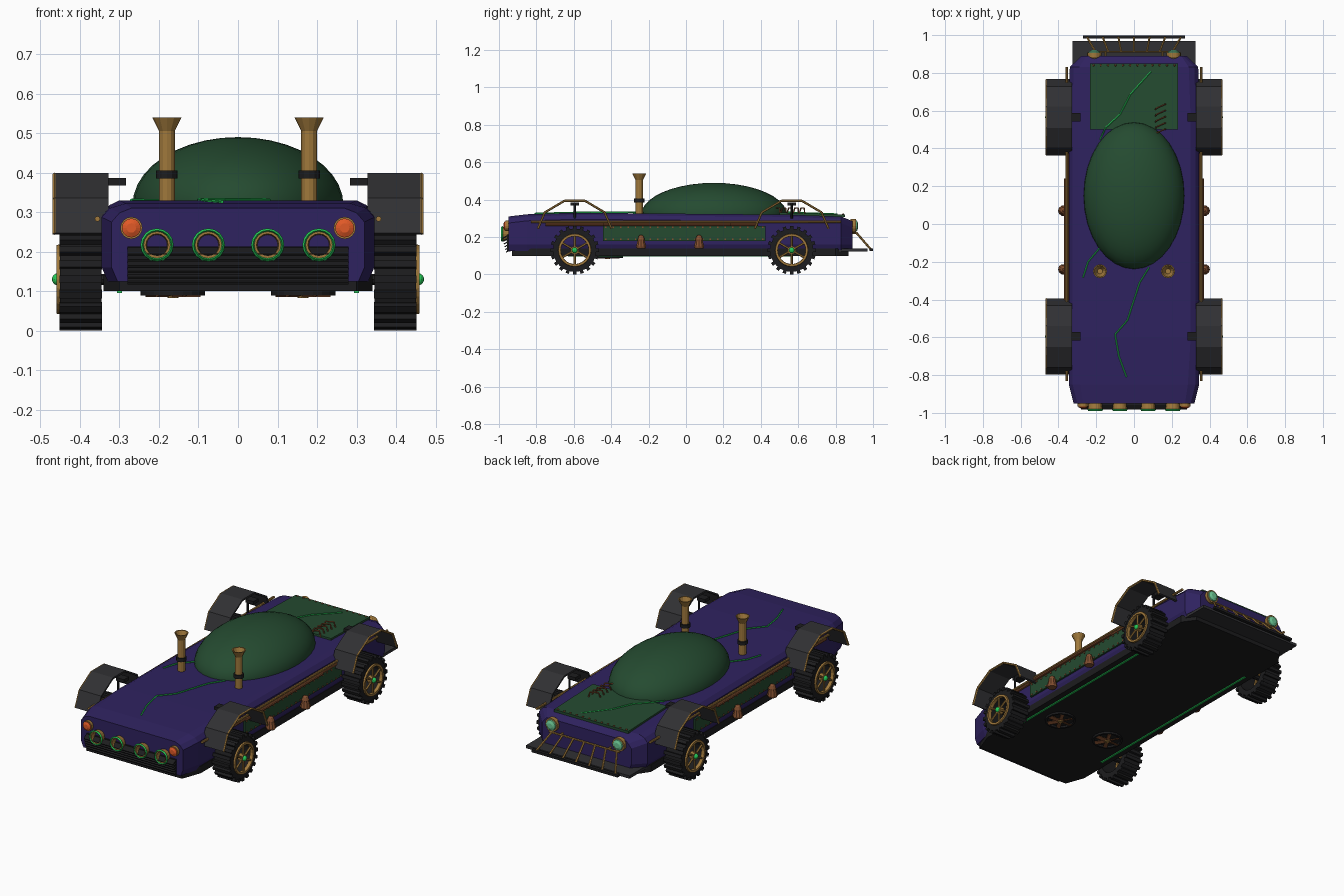
import bpy, bmesh
from math import pi, sin, cos, sqrt
from mathutils import Vector, Matrix

if "Cube" in bpy.data.objects:
    bpy.data.objects.remove(bpy.data.objects["Cube"])


def mat(name, r, g, b):
    m = bpy.data.materials.new(name)
    m.diffuse_color = (r, g, b, 1)
    m.use_nodes = True
    m.node_tree.nodes["Principled BSDF"].inputs["Base Color"].default_value = m.diffuse_color
    return m


PURPLE = mat("purple_paint", .028, .016, .115)
GREEN = mat("green_panel", .018, .07, .03)
GOLD = mat("brass", .35, .19, .045)
COPPER = mat("copper", .23, .08, .03)
BLACK = mat("black_iron", .012, .012, .013)
IRON = mat("dark_iron", .03, .03, .033)
GLOW = mat("green_glow", .02, .6, .1)
ORANGE = mat("orange_lamp", .75, .1, .02)
LENS = mat("lens", .15, .58, .3)
AXES = {'X': Vector((1, 0, 0)), 'Y': Vector((0, 1, 0)), 'Z': Vector((0, 0, 1))}


def finish(name, bm, m, smooth=False):
    bmesh.ops.recalc_face_normals(bm, faces=bm.faces)
    me = bpy.data.meshes.new(name)
    bm.to_mesh(me)
    bm.free()
    me.materials.append(m)
    ob = bpy.data.objects.new(name, me)
    bpy.context.collection.objects.link(ob)
    if smooth:
        me.shade_smooth()
    return ob


def add_box(bm, c, s, rot=Matrix.Identity(4)):
    bmesh.ops.create_cube(bm, size=1, matrix=Matrix.Translation(c) @ rot @ Matrix.Diagonal((*s, 1)))


def box(name, c, s, m, rot=Matrix.Identity(4)):
    bm = bmesh.new()
    add_box(bm, c, s, rot)
    return finish(name, bm, m)


def rods(name, pairs, r, m, n=6):
    """Straight rods between pairs of points."""
    bm = bmesh.new()
    for p, q in pairs:
        p, q = Vector(p), Vector(q)
        rot = (q - p).to_track_quat('Z', 'Y').to_matrix().to_4x4()
        bmesh.ops.create_cone(bm, cap_ends=True, segments=n, radius1=r, radius2=r,
                              depth=(q - p).length, matrix=Matrix.Translation((p + q) / 2) @ rot)
    return finish(name, bm, m)


def path(name, pts, r, m, n=6):
    return rods(name, list(zip(pts, pts[1:])), r, m, n)


def lathe(name, prof, origin, axis, m, n=16, closed=False):
    """Spin (radius, height) points about an axis."""
    bm = bmesh.new()
    rot = AXES[axis].to_track_quat('Z', 'Y').to_matrix()
    rings = [[bm.verts.new(Vector(origin) + rot @ Vector((r * cos(2 * pi * i / n), r * sin(2 * pi * i / n), h)))
              for i in range(n)] for r, h in prof]
    for a, b in list(zip(rings, rings[1:])) + ([(rings[-1], rings[0])] if closed else []):
        for i in range(n):
            bm.faces.new((a[i], a[(i + 1) % n], b[(i + 1) % n], b[i]))
    if not closed:
        bm.faces.new(rings[0])
        bm.faces.new(rings[-1])
    return finish(name, bm, m)


def ball(name, c, s, m, u=12, v=8, smooth=False):
    bm = bmesh.new()
    bmesh.ops.create_uvsphere(bm, u_segments=u, v_segments=v, radius=1,
                              matrix=Matrix.Translation(c) @ Matrix.Diagonal((*s, 1)))
    return finish(name, bm, m, smooth)


def loft(name, stations, section, m):
    bm = bmesh.new()
    rings = []
    for st in stations:
        half = section(*st)
        rings.append([bm.verts.new((x, st[0], z)) for x, z in half] +
                     [bm.verts.new((-x, st[0], z)) for x, z in reversed(half)])
    k = len(rings[0])
    for a, b in zip(rings, rings[1:]):
        for i in range(k):
            bm.faces.new((a[i], a[(i + 1) % k], b[(i + 1) % k], b[i]))
    bm.faces.new(rings[0])
    bm.faces.new(rings[-1])
    return finish(name, bm, m)


# Hull and floor: y, half width, top half width, top height
loft("body", [(-.95, .32, .27, .31), (-.85, .345, .285, .322), (-.6, .345, .30, .33),
              (.55, .345, .30, .32), (.83, .34, .29, .31), (.89, .28, .25, .285)],
     lambda y, w, t, z: [(w - .015, .125), (w, .16), (w, z - .035), (w - .02, z - .012), (t, z)], PURPLE)
loft("floor", [(-.93, .30), (-.82, .34), (.80, .34), (.87, .29)],
     lambda y, w: [(w, .10), (w, .14)], BLACK)
for s in (-1, 1):
    box("floor_light_strip", (.3 * s, -.03, .099), (.012, 1.2, .008), GLOW)

# Dome cabin
ball("dome", (0, .15, .318), (.267, .39, .172), GREEN, 32, 20, True)

# Rear deck hatch with rivets and staples
tilt = Matrix.Rotation(-.03, 4, 'X')
box("hatch", (0, .675, .319), (.467, .35, .014), GREEN, tilt)
for i in range(12):
    ball("hatch_rivet", (-.215 + i * .039, .84, .321), (.006, .006, .006), COPPER, 6, 4)
for i in range(5):
    y = .47 + i * .033
    path("staple", [(.11, y, .315), (.12, y + .012, .355), (.16, y + .03, .355), (.17, y + .033, .315)],
         .004, COPPER, 5)

# Glowing cracks
for pts in ([(.08, -.23, .331), (.03, -.31, .332), (-.035, -.51, .332), (-.1, -.585, .332),
             (-.08, -.7, .329), (-.04, -.81, .326)],
            [(-.18, -.125, .329), (-.243, -.2, .33), (-.27, -.283, .33)],
            [(.09, .807, .323), (-.02, .685, .327), (-.074, .58, .331), (-.15, .51, .333), (-.18, .447, .325)]):
    path("crack", pts, .004, GLOW, 5)

# Smoke stacks
for s in (-1, 1):
    o = (.18 * s, -.25, 0)
    lathe("stack", [(.02, .31), (.02, .505), (.037, .54), (.031, .54), (.014, .5)], o, 'Z', GOLD, 12)
    lathe("stack_band", [(.027, .385), (.027, .405)], o, 'Z', BLACK, 12)

# Front end: pipes, lamps, slats
for x in (-.205, -.075, .075, .205):
    lathe("exhaust_pipe", [(.03, -.92), (.039, -.982), (.028, -.982), (.024, -.92)], (x, 0, .217), 'Y',
          GOLD, 16, True)
    lathe("exhaust_glow_ring", [(.036, -.976), (.042, -.982), (.037, -.989), (.034, -.982)], (x, 0, .217), 'Y',
          GLOW, 16, True)
for s in (-1, 1):
    o = (.27 * s, 0, .26)
    lathe("front_lamp_rim", [(.028, -.94), (.028, -.965)], o, 'Y', GOLD)
    lathe("front_lamp", [(.024, -.96), (.024, -.97), (.012, -.976)], o, 'Y', ORANGE)
box("grille_back", (0, -.947, .168), (.56, .02, .09), BLACK)
for i in range(6):
    box("grille_slat", (0, -.968 + i * .004, .2 - i * .0145), (.56, .032, .006), BLACK,
        Matrix.Rotation(.55, 4, 'X'))

# Back end: headlights, splitter, cow catcher
for s in (-1, 1):
    o = (.21 * s, 0, .26)
    lathe("headlight", [(.025, .865), (.038, .885), (.038, .908)], o, 'Y', GOLD)
    lathe("headlight_lens", [(.031, .905), (.028, .914), (.014, .92)], o, 'Y', LENS)
loft("splitter", [(.78, .33), (.87, .325), (.97, .325)], lambda y, w: [(w, .122), (w, .138)], IRON)
box("catcher_bar", (0, .99, .132), (.54, .018, .014), BLACK)
rods("catcher_bars", [((x * .068, .912, .222), (x * .083, .99, .132)) for x in range(-3, 4)] +
     [((-.22, .912, .222), (.22, .912, .222))], .006, GOLD)
rods("catcher_mounts", [((.15 * s, .87, .222), (.15 * s, .912, .222)) for s in (-1, 1)], .006, GOLD)

# Sides: pipes, panel, rivets, lanterns
for s in (-1, 1):
    rods("brass_side_pipe", [((.356 * s, -.83, .283), (.356 * s, .83, .283))], .007, GOLD, 8)
    rods("copper_side_pipe", [((.362 * s, -.44, .267), (.362 * s, .24, .267)),
                              ((.353 * s, -.75, .267), (.353 * s, .385, .267))], .008, COPPER, 8)
    box("side_panel", (.348 * s, -.01, .22), (.014, .87, .08), GREEN)
    bm = bmesh.new()
    for i in range(22):
        for z in (.188, .252):
            add_box(bm, (.356 * s, -.43 + i * .04, z), (.006, .008, .008))
    finish("panel_rivets", bm, COPPER)
    for y in (-.24, .07):
        lathe("side_lantern", [(.024, .14), (.028, .15), (.02, .183), (.02, .188), (.014, .205), (.005, .212)],
              (.374 * s, y, 0), 'Z', COPPER, 10)

# Underside fans
for s in (-1, 1):
    o = Vector((.165 * s, -.42, .09))
    lathe("fan_ring", [(.082, .01), (.082, -.001), (.07, -.001), (.07, .01)], o, 'Z', BLACK, 20, True)
    lathe("fan_hub", [(.014, .01), (.014, -.007)], o, 'Z', GOLD, 10)
    bm = bmesh.new()
    for k in range(6):
        add_box(bm, o + Vector((.042 * cos(k * pi / 3), .042 * sin(k * pi / 3), 0)), (.055, .022, .004),
                Matrix.Rotation(k * pi / 3, 4, 'Z') @ Matrix.Rotation(.3, 4, 'X'))
    finish("fan_blades", bm, COPPER)

# Wheels and fenders
ARCH = [(-.197, .245), (-.16, .332), (-.055, .394), (.055, .394), (.16, .332), (.197, .245)]
for y in (-.595, .565):
    rods("axle", [((-.44, y, .13), (.44, y, .13))], .014, BLACK, 8)
    for s in (-1, 1):
        o = Vector((0, y, .13))
        lathe("tire", [(.086, .345 * s), (.116, .345 * s), (.116, .45 * s), (.086, .45 * s)], o, 'X', BLACK, 24, True)
        bm = bmesh.new()
        for k in range(20):
            a = k * pi / 10
            add_box(bm, o + Vector((.398 * s, .12 * cos(a), .12 * sin(a))), (.108, .02, .018),
                    Matrix.Rotation(a, 4, 'X'))
        finish("tire_lugs", bm, BLACK)
        lathe("wheel_rim", [(.074, .44 * s), (.09, .44 * s), (.087, .459 * s), (.075, .459 * s)], o, 'X', GOLD, 24, True)
        rods("spokes", [(o + Vector((.449 * s, 0, 0)),
                         o + Vector((.449 * s, .08 * cos(k * pi / 3 + pi / 6), .08 * sin(k * pi / 3 + pi / 6))))
                        for k in range(6)], .006, GOLD)
        lathe("hub", [(.022, .43 * s), (.022, .456 * s)], o, 'X', GOLD, 12)
        ball("hub_gem", (.457 * s, y, .13), (.014, .015, .015), GLOW)
        # Faceted arch fender with a brass edge
        bm = bmesh.new()
        rows = [[bm.verts.new((x * s, y + p, z)) for p, z in ARCH] for x in (.328, .464)]
        for i in range(5):
            bm.faces.new((rows[0][i], rows[0][i + 1], rows[1][i + 1], rows[1][i]))
        fender = finish("fender", bm, IRON)
        sol = fender.modifiers.new("thickness", 'SOLIDIFY')
        sol.thickness = .01
        sol.offset = 0
        path("fender_trim", [(.464 * s, y + p, z) for p, z in ARCH], .006, GOLD)
        box("fender_bracket", (.308 * s, y, .377), (.05, .045, .018), BLACK)
        rods("fender_strut", [((.335 * s, y, .38), (.335 * s, y, .3))], .006, BLACK)
